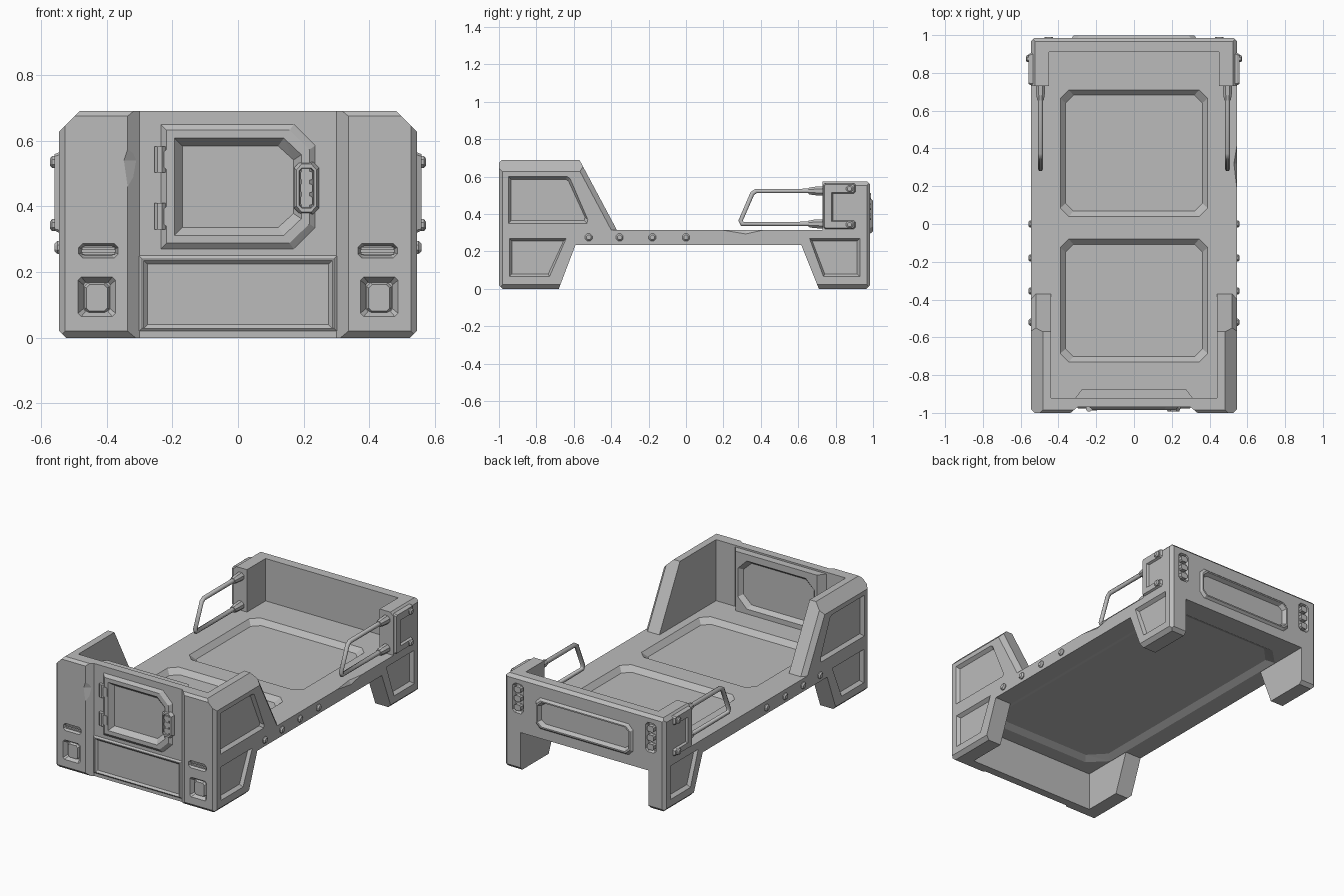
import bpy, bmesh, math
from mathutils import Vector

if "Cube" in bpy.data.objects:
    bpy.data.objects.remove(bpy.data.objects["Cube"], do_unlink=True)

grey = bpy.data.materials.new("plain_grey")
grey.use_nodes = True
COLOUR = (0.5, 0.5, 0.5, 1)
grey.diffuse_color = COLOUR
grey.node_tree.nodes["Principled BSDF"].inputs["Base Color"].default_value = COLOUR


# ---------- helpers ----------
def layers(name, axis, stack):
    """Convex solid through outlines stacked along an axis."""
    place = {"x": lambda l, a, b: (l, a, b), "y": lambda l, a, b: (a, l, b),
             "z": lambda l, a, b: (a, b, l)}[axis]
    bm = bmesh.new()
    for level, outline in stack:
        for a, b in outline:
            bm.verts.new(place(level, a, b))
    bmesh.ops.remove_doubles(bm, verts=bm.verts, dist=1e-5)
    hull = bmesh.ops.convex_hull(bm, input=bm.verts)
    loose = {g for g in hull["geom_interior"] + hull["geom_unused"]
             if isinstance(g, bmesh.types.BMVert)}
    bmesh.ops.delete(bm, geom=list(loose), context="VERTS")
    bmesh.ops.dissolve_limit(bm, angle_limit=0.005, verts=bm.verts, edges=bm.edges)
    bmesh.ops.recalc_face_normals(bm, faces=bm.faces)
    mesh = bpy.data.meshes.new(name)
    bm.to_mesh(mesh)
    bm.free()
    mesh.materials.append(grey)
    ob = bpy.data.objects.new(name, mesh)
    bpy.context.scene.collection.objects.link(ob)
    return ob


def rect(a0, a1, b0, b1, c=0.0):
    return [(a0 + c, b0), (a1 - c, b0), (a1, b0 + c), (a1, b1 - c),
            (a1 - c, b1), (a0 + c, b1), (a0, b1 - c), (a0, b0 + c)]


def box(name, x0, x1, y0, y1, z0, z1, c=0.0, axis="z"):
    if axis == "x":
        return layers(name, "x", [(x0, rect(y0, y1, z0, z1, c)), (x1, rect(y0, y1, z0, z1, c))])
    if axis == "y":
        return layers(name, "y", [(y0, rect(x0, x1, z0, z1, c)), (y1, rect(x0, x1, z0, z1, c))])
    return layers(name, "z", [(z0, rect(x0, x1, y0, y1, c)), (z1, rect(x0, x1, y0, y1, c))])


def ngon(a, b, r, n=8):
    return [(a + r * math.cos(math.tau * (i + 0.5) / n),
             b + r * math.sin(math.tau * (i + 0.5) / n)) for i in range(n)]


def shrink(poly, d):
    out = []
    lim = [(min(p[k] for p in poly), max(p[k] for p in poly)) for k in (0, 1)]
    for p in poly:
        out.append(tuple((lo + hi) / 2 + (v - (lo + hi) / 2) * (1 - 2 * d / (hi - lo))
                         for v, (lo, hi) in zip(p, lim)))
    return out


def apply_boolean(target, other, operation):
    mod = target.modifiers.new("boolean", "BOOLEAN")
    mod.operation, mod.solver, mod.object = operation, "EXACT", other
    bpy.context.view_layer.objects.active = target
    bpy.ops.object.modifier_apply(modifier=mod.name)
    bpy.data.objects.remove(other, do_unlink=True)


def join(ob):
    apply_boolean(body, ob, "UNION")


def cut(ob):
    apply_boolean(body, ob, "DIFFERENCE")


def recess(axis, poly, level, n, depth, inset):
    """Sloped pocket; n is the outward direction along the axis."""
    cut(layers("cutter", axis, [(level + n * 0.02, poly), (level, poly),
                                (level - n * depth, shrink(poly, inset))]))


def raised(name, axis, poly, level, n, height, inset):
    return layers(name, axis, [(level - n * 0.01, poly), (level, poly),
                               (level + n * height, shrink(poly, inset))])


def chamfer(axis, u, v, su, sv, c, lo, hi):
    e = 0.012
    tri = [(u - su * (c + e), v + sv * e), (u + su * e, v - sv * (c + e)), (u + su * e, v + sv * e)]
    cut(layers("cutter", axis, [(lo, tri), (hi, tri)]))


# ---------- body: deck, end walls, side walls, legs ----------
W = 0.545
body = box("bed_body", -W, W, -0.99, 0.975, 0.235, 0.315)
join(box("front_wall", -W, W, -1, -0.92, 0, 0.69))
bulge = [(-0.31, -0.94), (0.31, -0.94), (0.31, -0.92), (0.275, -0.875), (-0.275, -0.875), (-0.31, -0.92)]
join(layers("front_wall_inside", "z", [(0.3, bulge), (0.68, bulge)]))
join(box("back_wall", -W, W, 0.91, 0.985, 0.235, 0.575))
for s in (-1, 1):
    def side(d):
        return [(-1, 0.3), (-1, 0.69), (-0.57 - d, 0.69), (-0.37 - d, 0.315), (-0.362 - d, 0.3)]
    join(layers("side_wall", "x", [(s * 0.44, side(0)), (s * 0.52, side(0)), (s * W, side(0.03))]))
    front = [(-1, 0), (-0.68, 0), (-0.585, 0.25), (-1, 0.25)]
    back = [(0.985, 0), (0.71, 0), (0.61, 0.25), (0.985, 0.25)]
    for leg in (front, back):
        join(layers("leg", "x", [(s * 0.435, leg), (s * W, leg)]))
    join(box("back_post", *sorted((s * 0.45, s * W)), 0.73, 0.985, 0.3, 0.575))

# ---------- outer chamfers ----------
for s in (-1, 1):
    chamfer("y", s * W, 0.69, s, 1, 0.062, -1.05, -0.3)
    chamfer("y", s * W, 0.575, s, 1, 0.022, 0.7, 1.05)
    chamfer("y", s * W, 0, s, -1, 0.022, -1.05, 1.05)
    chamfer("z", s * W, -1, s, -1, 0.018, -0.1, 0.8)
    chamfer("z", s * W, 0.985, s, 1, 0.018, -0.1, 0.8)
chamfer("x", -1, 0.69, -1, 1, 0.015, -0.6, 0.6)
chamfer("x", -1, 0, -1, -1, 0.02, -0.6, 0.6)
chamfer("x", 0.985, 0.575, 1, 1, 0.018, -0.6, 0.6)
chamfer("x", 0.985, 0, 1, -1, 0.02, -0.6, 0.6)

# ---------- front face: sunken middle, door frame, lower panel ----------
middle = [(-0.348, -1.01), (0.348, -1.01), (0.3, -0.97), (-0.3, -0.97)]
cut(layers("cutter", "z", [(-0.1, middle), (0.8, middle)]))
door = [(-0.235, 0.27), (0.17, 0.27), (0.235, 0.335), (0.235, 0.585), (0.17, 0.65), (-0.235, 0.65)]
join(raised("door_frame", "y", door, -0.97, -1, 0.015, 0.018))
recess("y", shrink(door, 0.042), -0.985, -1, 0.03, 0.024)
join(raised("lower_panel", "y", rect(-0.302, 0.302, 0.02, 0.25), -0.97, -1, 0.008, 0.01))
recess("y", rect(-0.287, 0.287, 0.028, 0.236), -0.978, -1, 0.012, 0.012)
recess("y", rect(-0.26, 0.26, 0.345, 0.64, 0.06), -0.875, 1, 0.025, 0.02)

# ---------- recessed panels on sides, pillars, deck and back ----------
for s in (-1, 1):
    upper = [(-0.95, 0.35), (-0.53, 0.35), (-0.525, 0.37), (-0.62, 0.59), (-0.635, 0.6), (-0.95, 0.6)]
    lower = [(-0.945, 0.065), (-0.73, 0.065), (-0.64, 0.27), (-0.945, 0.27)]
    rear = [(0.93, 0.065), (0.735, 0.065), (0.66, 0.27), (0.93, 0.27)]
    for poly in (upper, lower, rear):
        recess("x", poly, s * W, s, 0.02, 0.015)
    slot = rect(*sorted((s * 0.365, s * 0.485)), 0.243, 0.287, 0.012)
    recess("y", slot, -1, -1, 0.025, 0.008)
    socket = rect(*sorted((s * 0.373, s * 0.487)), 0.065, 0.185, 0.01)
    recess("y", socket, -1, -1, 0.025, 0.016)
    recess("y", rect(*sorted((s * 0.415, s * 0.487)), 0.35, 0.53, 0.015), 0.985, 1, 0.02, 0.008)
for y0, y1 in ((0.04, 0.71), (-0.73, -0.08)):
    recess("z", rect(-0.39, 0.39, y0, y1, 0.045), 0.315, 1, 0.03, 0.028)
recess("z", rect(-0.43, 0.43, -0.83, 0.85, 0.1), 0.235, -1, 0.02, 0.04)
tail = rect(-0.33, 0.33, 0.295, 0.485, 0.03)
join(raised("back_panel", "y", tail, 0.985, 1, 0.014, 0.012))
recess("y", shrink(tail, 0.02), 0.999, 1, 0.025, 0.012)

# ---------- worn chips along edges ----------
cut(layers("cutter", "y", [(0.1, [(W + 0.01, 0.316)]), (0.48, [(W + 0.01, 0.316)]),
                           (0.32, [(W + 0.01, 0.28), (0.525, 0.32), (W + 0.01, 0.33)])]))
cut(layers("cutter", "z", [(0.4, [(-0.335, -1.005)]), (0.6, [(-0.335, -1.005)]),
                           (0.54, [(-0.355, -1.005), (-0.31, -0.975), (-0.31, -1.01)])]))

# ---------- fittings on both sides ----------
for s, label in ((1, "left"), (-1, "right")):
    for i, y in enumerate((-0.52, -0.355, -0.18, 0.0)):
        layers(f"{label}_deck_bolt_{i}", "x", [(s * 0.54, ngon(y, 0.275, 0.021)),
               (s * 0.55, ngon(y, 0.275, 0.021)), (s * 0.558, ngon(y, 0.275, 0.013))])
    # bracket holding the guard rail
    plates = (("spine", rect(0.735, 0.785, 0.32, 0.565, 0.008)),
              ("upper_arm", rect(0.735, 0.905, 0.51, 0.565, 0.008)),
              ("lower_arm", rect(0.735, 0.905, 0.32, 0.365, 0.008)))
    for name, poly in plates:
        raised(f"{label}_bracket_{name}", "x", poly, s * W, s, 0.013, 0.006)
    for z in (0.535, 0.343):
        layers(f"{label}_bracket_bolt", "x", [(s * 0.55, ngon(0.875, z, 0.02)),
               (s * 0.566, ngon(0.875, z, 0.02)), (s * 0.572, ngon(0.875, z, 0.012))])
    # guard rail
    curve = bpy.data.curves.new(f"{label}_guard_rail", "CURVE")
    curve.dimensions, curve.bevel_depth, curve.bevel_resolution = "3D", 0.014, 1
    path = [(0.74, 0.523), (0.375, 0.523), (0.355, 0.51), (0.292, 0.365), (0.3, 0.347), (0.74, 0.347)]
    spline = curve.splines.new("POLY")
    spline.points.add(len(path) - 1)
    for p, (y, z) in zip(spline.points, path):
        p.co = (s * 0.495, y, z, 1)
    curve.materials.append(grey)
    rail = bpy.data.objects.new(f"{label}_guard_rail", curve)
    bpy.context.scene.collection.objects.link(rail)
    for z in (0.523, 0.347):
        layers(f"{label}_rail_collar", "y", [(0.655, ngon(s * 0.495, z, 0.018)),
               (0.68, ngon(s * 0.495, z, 0.024)), (0.735, ngon(s * 0.495, z, 0.027))])
    # rear latch, pillar vent slats and socket plug
    x = s * 0.451
    for z in (0.385, 0.44, 0.495):
        box(f"{label}_latch_bar", x - 0.022, x + 0.022, 0.96, 0.99, z - 0.018, z + 0.018, 0.008, "y")
    for z in (0.257, 0.272):
        box(f"{label}_vent_slat", s * 0.425 - 0.05, s * 0.425 + 0.05, -0.99, -0.97, z - 0.004, z + 0.004)
    raised(f"{label}_socket_plug", "y", rect(s * 0.43 - 0.038, s * 0.43 + 0.038, 0.075, 0.168, 0.012),
           -0.975, -1, 0.013, 0.006)

# ---------- door hinges and latch ----------
for i, z in enumerate((0.37, 0.543)):
    box(f"door_hinge_plate_{i}", -0.225, -0.197, -0.988, -0.965, z - 0.03, z + 0.03, 0.006, "y")
    layers(f"door_hinge_pin_{i}", "z", [(z - 0.04, ngon(-0.238, -0.975, 0.018)),
                                        (z + 0.04, ngon(-0.238, -0.975, 0.018))])
body_keep = body
body = raised("door_latch", "y", rect(0.17, 0.247, 0.375, 0.537, 0.02), -0.975, -1, 0.018, 0.008)
recess("y", rect(0.186, 0.231, 0.395, 0.517, 0.008), -0.993, -1, 0.02, 0.004)
body = body_keep
for z in (0.418, 0.456, 0.494):
    box("door_latch_bar", 0.19, 0.227, -0.987, -0.972, z - 0.013, z + 0.013, 0.004, "y")
